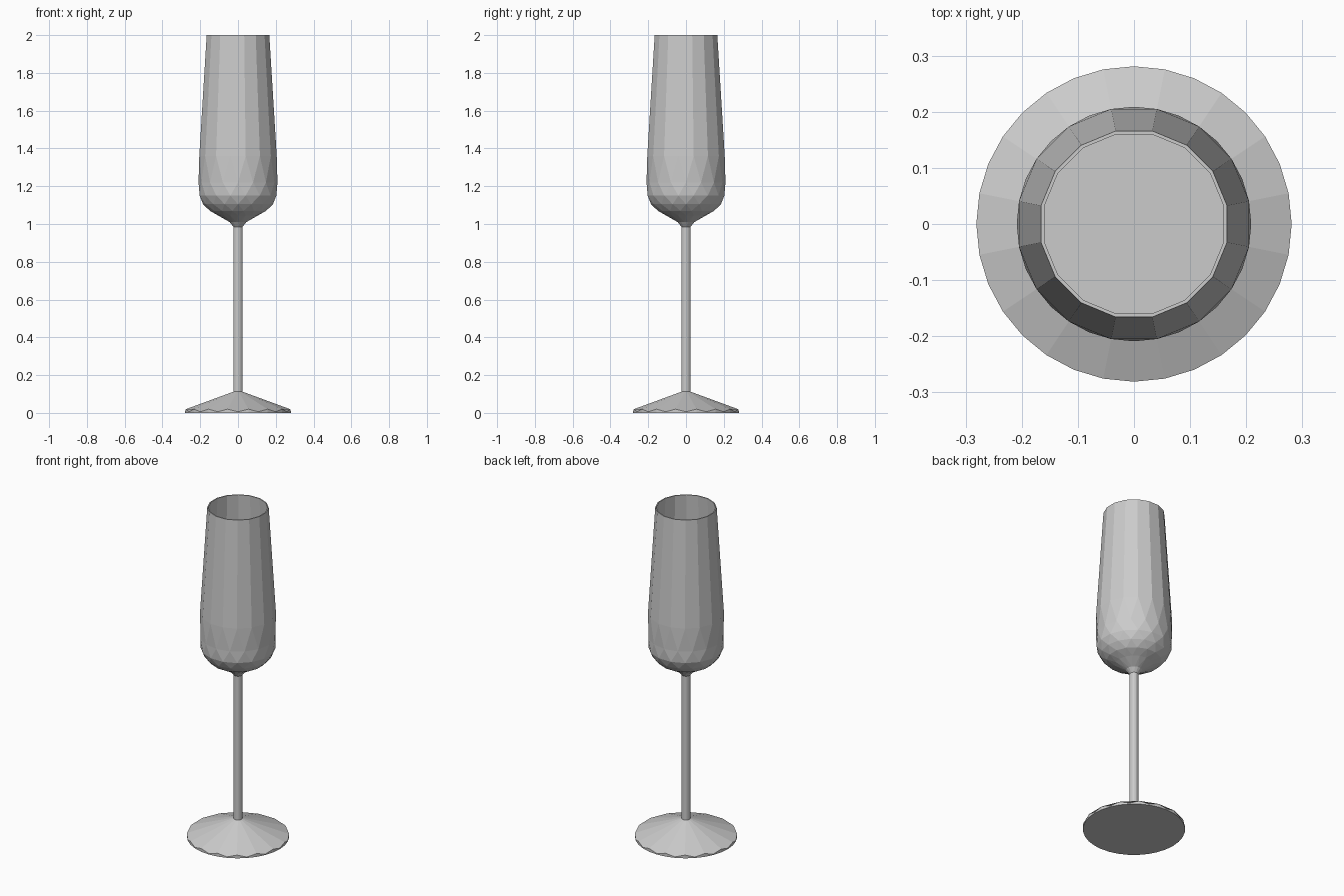
import bpy, bmesh, math

cube = bpy.data.objects.get("Cube")
if cube:
    bpy.data.objects.remove(cube, do_unlink=True)

glass = bpy.data.materials.new("pale grey glass")
glass.use_nodes = True
glass.diffuse_color = (0.6, 0.6, 0.6, 1)
glass.node_tree.nodes["Principled BSDF"].inputs["Base Color"].default_value = (0.6, 0.6, 0.6, 1)

SIDES = 16
STEP = 2 * math.pi / SIDES


def ring(bm, r, z, shift=0.5):
    """One ring of vertices, turned by a share of a step."""
    return [bm.verts.new((r * math.cos((i + shift) * STEP), r * math.sin((i + shift) * STEP), z))
            for i in range(SIDES)]


def bridge(bm, a, b, sa=0.5, sb=0.5):
    """Join rings with quads, or with triangles where one is turned half a step."""
    for i in range(SIDES):
        j = (i + 1) % SIDES
        if sa == sb:
            bm.faces.new((a[i], a[j], b[j], b[i]))
        elif sa < sb:
            bm.faces.new((a[i], a[j], b[i]))
            bm.faces.new((a[j], b[j], b[i]))
        else:
            bm.faces.new((a[i], b[j], b[i]))
            bm.faces.new((a[i], a[j], b[j]))


def lathe(bm, profile):
    rings = [(ring(bm, *p), p[2]) for p in profile]
    for (a, sa), (b, sb) in zip(rings, rings[1:]):
        bridge(bm, a, b, sa, sb)
    return rings[0][0], rings[-1][0]


def finish(bm, name):
    bmesh.ops.recalc_face_normals(bm, faces=bm.faces)
    mesh = bpy.data.meshes.new(name)
    bm.to_mesh(mesh)
    bm.free()
    mesh.materials.append(glass)
    obj = bpy.data.objects.new(name, mesh)
    bpy.context.collection.objects.link(obj)


# Bowl: diamond-cut underside, long facets, thin rim, hollow inside with flat floor
bm = bmesh.new()
first, last = lathe(bm, [
    (0.024, 0.985, 0.5), (0.045, 1.01, 0.5), (0.105, 1.045, 0.0),
    (0.152, 1.07, 0.5), (0.185, 1.105, 0.0), (0.207, 1.15, 0.5),
    (0.209, 1.22, 0.0), (0.209, 1.36, 0.5), (0.169, 2.0, 0.5),
    (0.163, 2.0, 0.5), (0.202, 1.36, 0.5), (0.199, 1.15, 0.5), (0.17, 1.11, 0.5)])
bm.faces.new(first)
bm.faces.new(last)
finish(bm, "bowl")

# Stem
bm = bmesh.new()
first, last = lathe(bm, [(0.024, 0.1, 0.5), (0.024, 0.99, 0.5)])
bm.faces.new(first)
bm.faces.new(last)
finish(bm, "stem")

# Foot: faceted cone over a round plate, each facet dipping at its middle
bm = bmesh.new()
top = ring(bm, 0.025, 0.112)
corner = ring(bm, 0.281, 0.02)
middle = ring(bm, 0.281, 0.006, 1.0)
low_corner = ring(bm, 0.281, 0.0)
low_middle = ring(bm, 0.281, 0.0, 1.0)
for i in range(SIDES):
    j = (i + 1) % SIDES
    bm.faces.new((top[i], corner[i], middle[i], corner[j], top[j]))
    bm.faces.new((corner[i], low_corner[i], low_middle[i], middle[i]))
    bm.faces.new((middle[i], low_middle[i], low_corner[j], corner[j]))
bm.faces.new(top)
bm.faces.new([v for pair in zip(low_corner, low_middle) for v in pair])
finish(bm, "foot")
